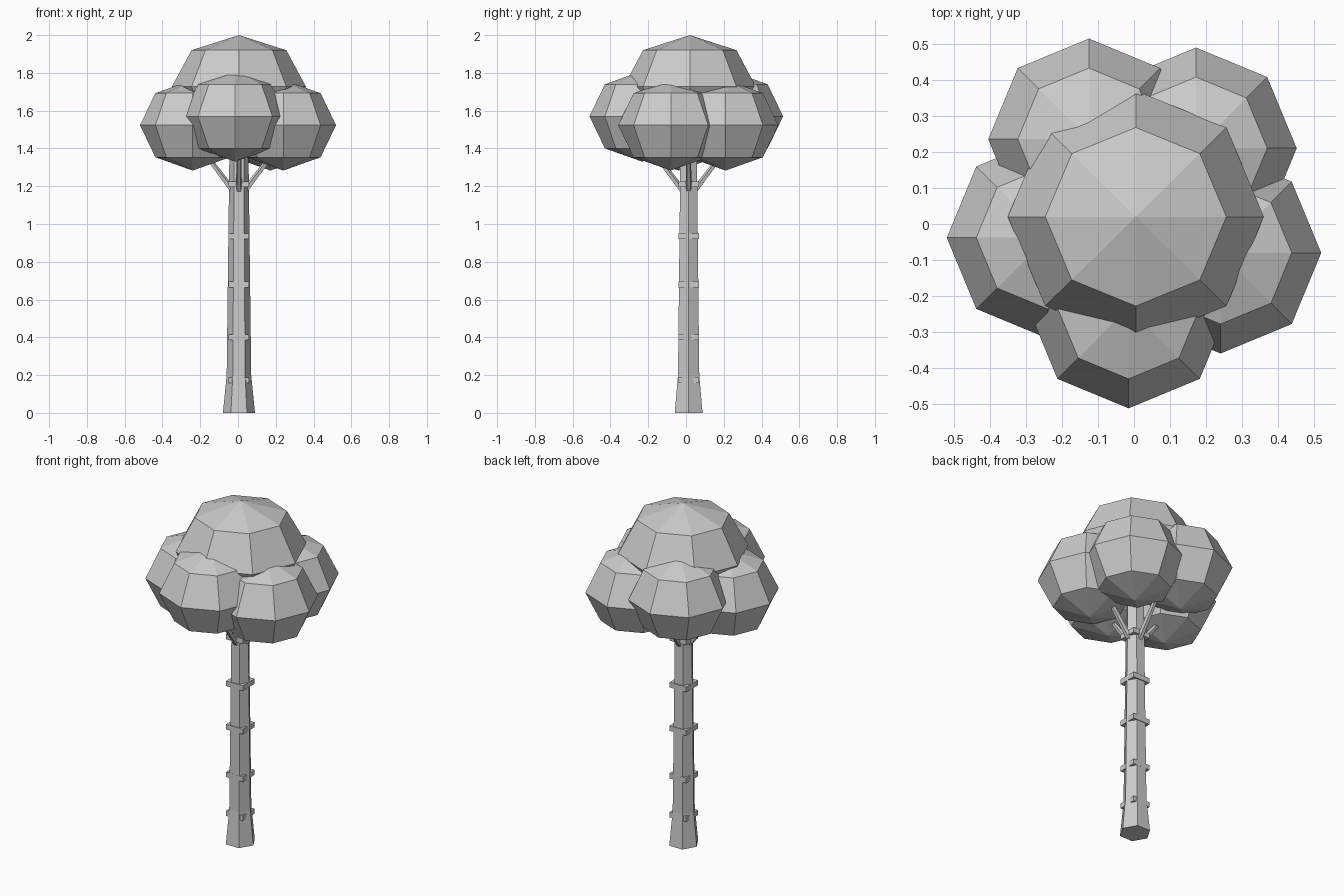
import bpy, bmesh, math
from mathutils import Vector, Matrix

if "Cube" in bpy.data.objects:
    bpy.data.objects.remove(bpy.data.objects["Cube"])

CX, CY = 0.005, 0.014  # trunk axis


def finish(name, bm):
    bmesh.ops.recalc_face_normals(bm, faces=bm.faces[:])
    me = bpy.data.meshes.new(name)
    bm.to_mesh(me)
    bm.free()
    ob = bpy.data.objects.new(name, me)
    bpy.context.collection.objects.link(ob)
    return ob


def lathe(name, profile, sides):
    bm = bmesh.new()
    rings = []
    for r, z in profile:
        rings.append([bm.verts.new((CX + r * math.cos(2 * math.pi * i / sides),
                                    CY + r * math.sin(2 * math.pi * i / sides), z))
                      for i in range(sides)])
    for a, b in zip(rings, rings[1:]):
        for i in range(sides):
            j = (i + 1) % sides
            bm.faces.new((a[i], a[j], b[j], b[i]))
    bm.faces.new(rings[0])
    bm.faces.new(rings[-1])
    return finish(name, bm)


def blob(name, centre, radii):
    bm = bmesh.new()
    bmesh.ops.create_uvsphere(bm, u_segments=8, v_segments=4, radius=1,
                              matrix=Matrix.Translation(centre) @ Matrix.Diagonal((*radii, 1)))
    return finish(name, bm)


def band(name, z):
    bm = bmesh.new()
    bmesh.ops.create_cube(bm, size=1, matrix=Matrix.Translation((CX, CY, z))
                          @ Matrix.Diagonal((0.109, 0.109, 0.03, 1)))
    return finish(name, bm)


def branch(name, start, end, r1, r2):
    d = end - start
    bm = bmesh.new()
    m = Matrix.Translation((start + end) / 2) @ d.to_track_quat('Z', 'Y').to_matrix().to_4x4()
    bmesh.ops.create_cone(bm, cap_ends=True, segments=5, radius1=r1, radius2=r2,
                          depth=d.length, matrix=m)
    return finish(name, bm)


# Hexagonal trunk with flared foot
lathe("trunk", [(0.085, 0), (0.065, 0.2), (0.05, 1.42)], 6)

# Square bark bands
for i, z in enumerate((0.172, 0.40, 0.68, 0.935, 1.21)):
    band(f"bark_band_{i + 1}", z)

# Four branches rising into the crown
for i in range(4):
    a = i * math.pi / 2
    out = Vector((math.cos(a), math.sin(a), 0))
    base = Vector((CX, CY, 0))
    branch(f"branch_{i + 1}", base + out * 0.035 + Vector((0, 0, 1.18)),
           base + out * 0.19 + Vector((0, 0, 1.385)), 0.017, 0.012)

# Foliage: one top clump and five around it
blob("foliage_top", (CX, 0.02, 1.727), (0.355, 0.35, 0.273))
for i, c in enumerate(((0.24, -0.08, 1.523), (0.172, 0.21, 1.523), (-0.125, 0.235, 1.57),
                       (-0.24, -0.038, 1.523), (-0.015, -0.232, 1.57))):
    blob(f"foliage_side_{i + 1}", c, (0.279, 0.279, 0.24))
